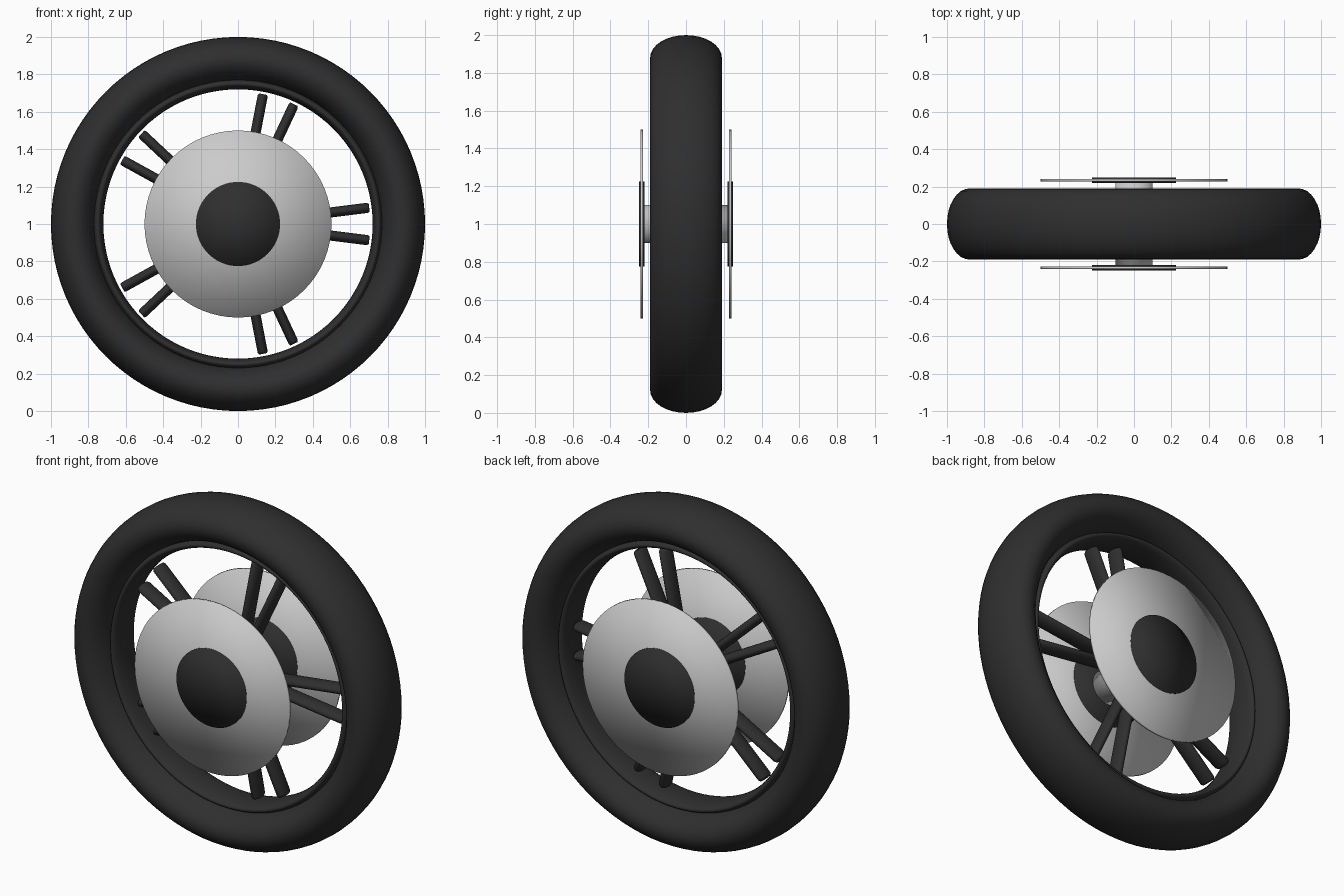
import bpy, bmesh, math
from mathutils import Matrix, Vector

if "Cube" in bpy.data.objects:
    bpy.data.objects.remove(bpy.data.objects["Cube"])


def material(name, c):
    m = bpy.data.materials.new(name)
    m.diffuse_color = (c, c, c, 1)
    m.use_nodes = True
    m.node_tree.nodes["Principled BSDF"].inputs["Base Color"].default_value = m.diffuse_color
    return m


rubber = material("black rubber", 0.028)
metal = material("light grey metal", 0.6)
CENTRE = Vector((0, 0, 1))


def finish(bm, name, mat):
    bmesh.ops.recalc_face_normals(bm, faces=bm.faces)
    for f in bm.faces:
        f.smooth = True
    me = bpy.data.meshes.new(name)
    bm.to_mesh(me)
    bm.free()
    me.materials.append(mat)
    ob = bpy.data.objects.new(name, me)
    ob.location = CENTRE
    bpy.context.collection.objects.link(ob)
    return ob


def ring(name, major, radial, half_width, mat, seg=96, sides=32):
    # torus around the y axis with an elliptical cross-section
    bm = bmesh.new()
    rows = []
    for i in range(seg):
        a = 2 * math.pi * i / seg
        row = []
        for j in range(sides):
            b = 2 * math.pi * j / sides
            r = major + radial * math.cos(b)
            row.append(bm.verts.new((r * math.cos(a), half_width * math.sin(b), r * math.sin(a))))
        rows.append(row)
    for i in range(seg):
        p, q = rows[i], rows[(i + 1) % seg]
        for j in range(sides):
            k = (j + 1) % sides
            bm.faces.new((p[j], q[j], q[k], p[k]))
    return finish(bm, name, mat)


def drum(name, radius, y0, y1, mat, seg=64):
    # cylinder along y with fan caps
    bm = bmesh.new()
    bmesh.ops.create_cone(bm, cap_ends=True, cap_tris=True, segments=seg,
                          radius1=radius, radius2=radius, depth=abs(y1 - y0))
    bm.transform(Matrix.Translation((0, (y0 + y1) / 2, 0)) @ Matrix.Rotation(math.pi / 2, 4, 'X'))
    return finish(bm, name, mat)


def spoke(name, angle):
    # flattened round bar with softened ends, radiating from the axle
    bm = bmesh.new()
    rows = []
    for r, s in ((0.06, 0.8), (0.07, 1), (0.695, 1), (0.707, 0.8)):
        rows.append([bm.verts.new((r, 0.05 * s * math.sin(t), 0.027 * s * math.cos(t)))
                     for t in (2 * math.pi * j / 24 for j in range(24))])
    for p, q in zip(rows, rows[1:]):
        for j in range(24):
            k = (j + 1) % 24
            bm.faces.new((p[j], q[j], q[k], p[k]))
    bm.faces.new(rows[0])
    bm.faces.new(rows[-1])
    bm.transform(Matrix.Rotation(-angle, 4, 'Y'))
    return finish(bm, name, rubber)


# tyre and inner rim
tyre = ring("tyre", 0.88, 0.12, 0.19, rubber)
rim = ring("rim", 0.75, 0.03, 0.10, rubber)

# five pairs of spokes
for i in range(5):
    for side in (-1, 1):
        spoke("spoke_%d_%s" % (i, "a" if side < 0 else "b"), math.radians(72 * i + 7.1 * side))

# axle, brake discs and their dark caps on both sides
drum("axle", 0.10, -0.235, 0.235, metal)
for side, tag in ((-1, "front"), (1, "back")):
    drum("brake_disc_" + tag, 0.5, side * 0.227, side * 0.241, metal)
    drum("disc_cap_" + tag, 0.225, side * 0.22, side * 0.248, rubber)
